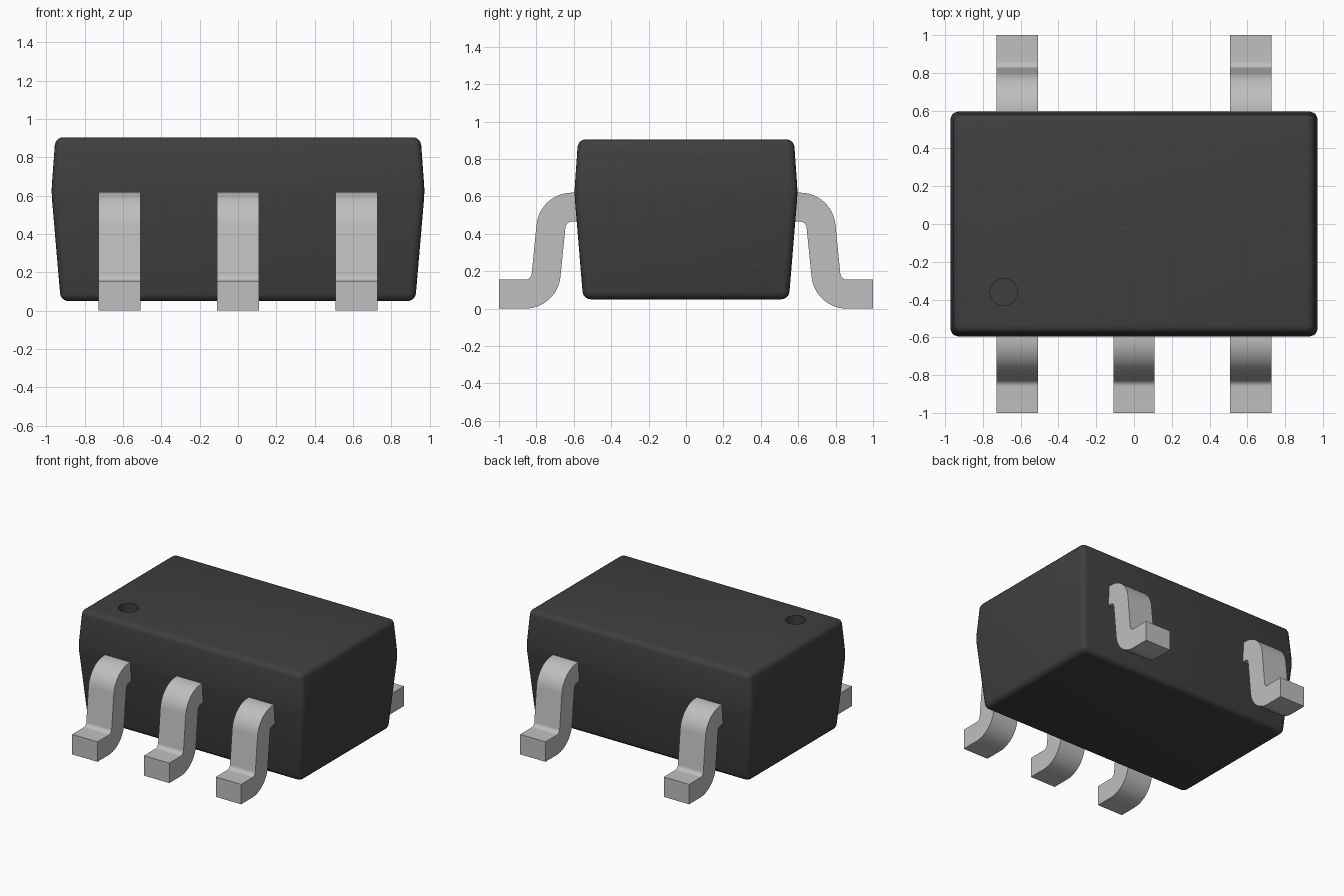
import bpy
import bmesh
from math import cos, sin, radians

if "Cube" in bpy.data.objects:
    bpy.data.objects.remove(bpy.data.objects["Cube"], do_unlink=True)


def make_material(name, colour):
    mat = bpy.data.materials.new(name)
    mat.use_nodes = True
    rgba = (*colour, 1.0)
    mat.diffuse_color = rgba
    mat.node_tree.nodes["Principled BSDF"].inputs["Base Color"].default_value = rgba
    return mat


def make_object(name, bm, mat):
    bmesh.ops.recalc_face_normals(bm, faces=bm.faces[:])
    mesh = bpy.data.meshes.new(name)
    bm.to_mesh(mesh)
    bm.free()
    mesh.materials.append(mat)
    obj = bpy.data.objects.new(name, mesh)
    bpy.context.collection.objects.link(obj)
    return obj


def activate(obj):
    bpy.ops.object.select_all(action='DESELECT')
    obj.select_set(True)
    bpy.context.view_layer.objects.active = obj


def smooth(obj):
    activate(obj)
    bpy.ops.object.shade_smooth_by_angle(angle=radians(30))


black_plastic = make_material("black plastic", (0.05, 0.05, 0.05))
tinned_metal = make_material("tinned metal", (0.52, 0.52, 0.52))

# Body: three stacked rectangles, widest at the mould parting line
bm = bmesh.new()
rings = []
for hx, hy, z in [(0.925, 0.55, 0.05), (0.974, 0.597, 0.62), (0.953, 0.577, 0.905)]:
    rings.append([bm.verts.new((sx * hx, sy * hy, z))
                  for sx, sy in [(-1, -1), (1, -1), (1, 1), (-1, 1)]])
bm.faces.new(rings[0])
bm.faces.new(rings[-1])
for low, high in zip(rings, rings[1:]):
    for i in range(4):
        j = (i + 1) % 4
        bm.faces.new([low[i], low[j], high[j], high[i]])
bmesh.ops.bevel(bm, geom=bm.edges[:], offset=0.04, segments=4,
                profile=0.5, affect='EDGES')
body = make_object("body", bm, black_plastic)

# Pin-one marker: round hole sunk into the top
bpy.ops.mesh.primitive_cylinder_add(vertices=40, radius=0.072, depth=0.2,
                                    location=(-0.69, -0.36, 0.905))
cutter = bpy.context.object
cutter.name = "marker_cutter"
cutter.hide_render = True
cutter.data.materials.append(black_plastic)
activate(body)
cut = body.modifiers.new("marker_hole", 'BOOLEAN')
cut.operation = 'DIFFERENCE'
cut.solver = 'EXACT'
cut.object = cutter
bpy.ops.object.modifier_apply(modifier=cut.name)
bpy.data.objects.remove(cutter, do_unlink=True)
smooth(body)


# Leads: gull-wing side profile swept across the lead width
def arc(cy, cz, r, start, end, steps=12):
    angles = [radians(start + (end - start) * i / steps) for i in range(steps + 1)]
    return [(cy + r * cos(a), cz + r * sin(a)) for a in angles]


SLANT = 5.5
INNER, OUTER = 0.035, 0.19
UPPER, LOWER = (0.61, 0.43), (0.86, 0.19)
profile = [(0.5, 0.62)]
profile += arc(*UPPER, OUTER, 90, SLANT)
profile += arc(*LOWER, INNER, 180 + SLANT, 270)
profile += [(1.0, 0.155), (1.0, 0.0)]
profile += arc(*LOWER, OUTER, 270, 180 + SLANT)
profile += arc(*UPPER, INNER, SLANT, 90)
profile += [(0.5, 0.465)]


def make_lead(name, x, side):
    bm = bmesh.new()
    face = bm.faces.new([bm.verts.new((x - 0.109, side * y, z)) for y, z in profile])
    swept = bmesh.ops.extrude_face_region(bm, geom=[face], use_keep_orig=True)
    moved = [v for v in swept["geom"] if isinstance(v, bmesh.types.BMVert)]
    bmesh.ops.translate(bm, verts=moved, vec=(0.218, 0, 0))
    smooth(make_object(name, bm, tinned_metal))


for label, x in [("right", -0.618), ("middle", 0.0), ("left", 0.618)]:
    make_lead("front_lead_" + label, x, -1)
    if x:
        make_lead("back_lead_" + label, x, 1)
